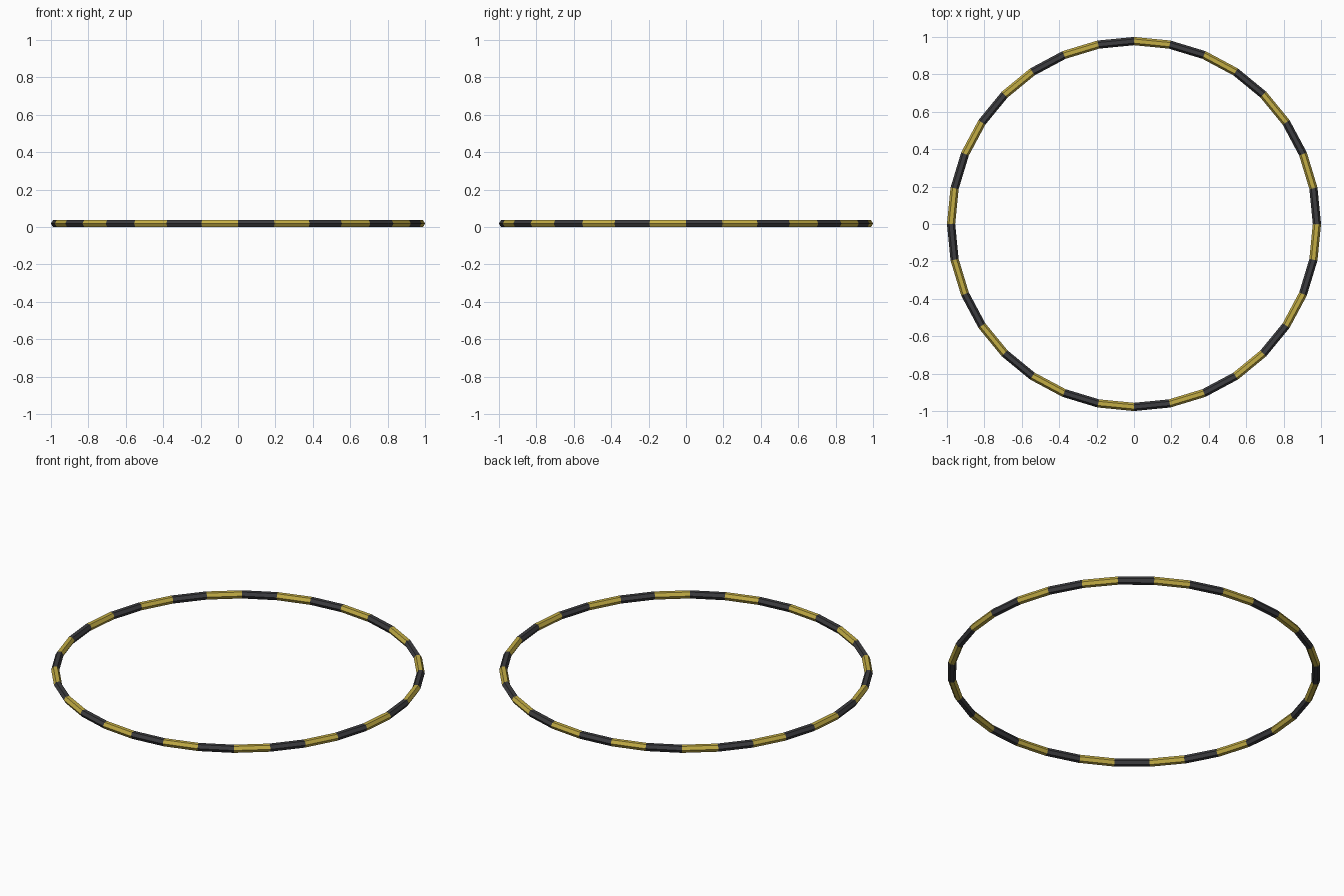
import bpy, math

if "Cube" in bpy.data.objects:
    bpy.data.objects.remove(bpy.data.objects["Cube"])

SEGMENTS, SIDES = 32, 6
TUBE = 0.022
MAJOR = 1.0 - TUBE
HALF_HEIGHT = TUBE * math.sin(math.radians(60))


def material(name, color):
    mat = bpy.data.materials.new(name)
    mat.diffuse_color = color
    mat.use_nodes = True
    mat.node_tree.nodes["Principled BSDF"].inputs["Base Color"].default_value = mat.diffuse_color
    return mat


# Low-poly hoop with a hexagonal tube, resting on the ground
bpy.ops.mesh.primitive_torus_add(
    major_segments=SEGMENTS, minor_segments=SIDES,
    major_radius=MAJOR, minor_radius=TUBE, location=(0, 0, 0))
hoop = bpy.context.object
hoop.name = "striped_hoop"
mesh = hoop.data
for v in mesh.vertices:
    v.co.z += HALF_HEIGHT

# Alternating black and yellow bands, one per segment
mesh.materials.clear()
mesh.materials.append(material("black_band", (0.045, 0.045, 0.05, 1)))
mesh.materials.append(material("yellow_band", (0.55, 0.42, 0.06, 1)))
for face in mesh.polygons:
    angle = math.atan2(face.center.y, face.center.x) % math.tau
    face.material_index = int(angle / math.tau * SEGMENTS) % 2
    face.use_smooth = False
